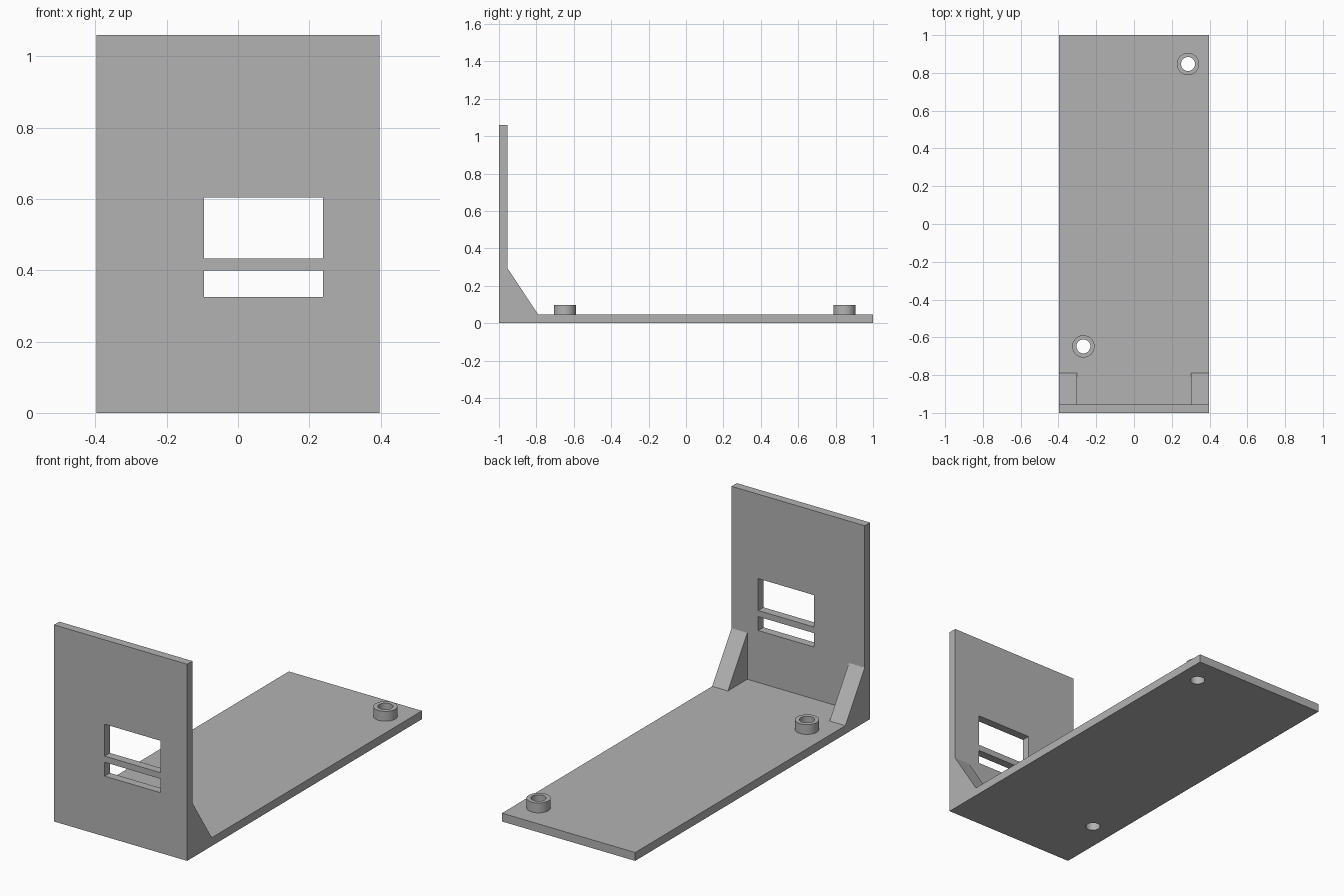
import bpy, bmesh
from mathutils import Vector

old = bpy.data.objects.get("Cube")
if old:
    bpy.data.objects.remove(old, do_unlink=True)

grey = bpy.data.materials.new("plain grey")
grey.use_nodes = True
COLOUR = (0.45, 0.45, 0.45, 1)
grey.diffuse_color = COLOUR
grey.node_tree.nodes["Principled BSDF"].inputs["Base Color"].default_value = COLOUR

HALF_W, WALL, HEIGHT = 0.397, 0.045, 1.06
INNER_Y = -1 + WALL
BOSSES = {"rear_left": (0.286, 0.847), "front_right": (-0.268, -0.648)}
BOSS_R, HOLE_R, BOSS_TOP = 0.059, 0.037, 0.098


def finish(name, bm):
    bmesh.ops.recalc_face_normals(bm, faces=bm.faces)
    mesh = bpy.data.meshes.new(name)
    bm.to_mesh(mesh)
    bm.free()
    mesh.materials.append(grey)
    obj = bpy.data.objects.new(name, mesh)
    bpy.context.collection.objects.link(obj)
    return obj


def prism(name, profile, x0, x1):
    """Extrude a (y, z) profile from x0 to x1."""
    bm = bmesh.new()
    face = bm.faces.new([bm.verts.new((x0, y, z)) for y, z in profile])
    new = bmesh.ops.extrude_face_region(bm, geom=[face])["geom"]
    verts = [v for v in new if isinstance(v, bmesh.types.BMVert)]
    bmesh.ops.translate(bm, verts=verts, vec=Vector((x1 - x0, 0, 0)))
    return finish(name, bm)


def box(name, x0, x1, y0, y1, z0, z1):
    return prism(name, [(y0, z0), (y1, z0), (y1, z1), (y0, z1)], x0, x1)


def cylinder(name, centre, radius, z0, z1):
    bm = bmesh.new()
    bmesh.ops.create_cone(bm, cap_ends=True, segments=48, radius1=radius,
                          radius2=radius, depth=z1 - z0)
    bmesh.ops.translate(bm, verts=bm.verts, vec=Vector((*centre, (z0 + z1) / 2)))
    return finish(name, bm)


def cut(target, cutter):
    """Subtract the cutter, apply the result and discard the cutter."""
    bpy.ops.object.select_all(action="DESELECT")
    bpy.context.view_layer.objects.active = target
    target.select_set(True)
    mod = target.modifiers.new("cut", "BOOLEAN")
    mod.operation, mod.solver, mod.object = "DIFFERENCE", "EXACT", cutter
    bpy.ops.object.modifier_apply(modifier=mod.name)
    bpy.data.objects.remove(cutter, do_unlink=True)


def smooth(obj):
    bpy.ops.object.select_all(action="DESELECT")
    bpy.context.view_layer.objects.active = obj
    obj.select_set(True)
    bpy.ops.object.shade_smooth_by_angle()


# Upright panel with two connector windows
panel = box("front_panel", -HALF_W, HALF_W, -1, INNER_Y, 0, HEIGHT)
for z0, z1 in ((0.325, 0.4), (0.433, 0.605)):
    cut(panel, box("window_cutter", -0.095, 0.238, -1.1, -0.9, z0, z1))

# Base plate and raised screw bosses with through holes
base = box("base_plate", -HALF_W, HALF_W, INNER_Y, 1, 0, WALL)
for side, centre in BOSSES.items():
    cut(base, cylinder("hole_cutter", centre, HOLE_R, -0.1, 0.2))
    boss = cylinder(side + "_boss", centre, BOSS_R, WALL, BOSS_TOP)
    cut(boss, cylinder("hole_cutter", centre, HOLE_R, -0.1, 0.2))
    smooth(boss)
smooth(base)

# Sloped corner braces
brace = [(INNER_Y, WALL), (-0.79, WALL), (INNER_Y, 0.295)]
prism("right_brace", brace, -HALF_W, -0.303)
prism("left_brace", brace, 0.303, HALF_W)
